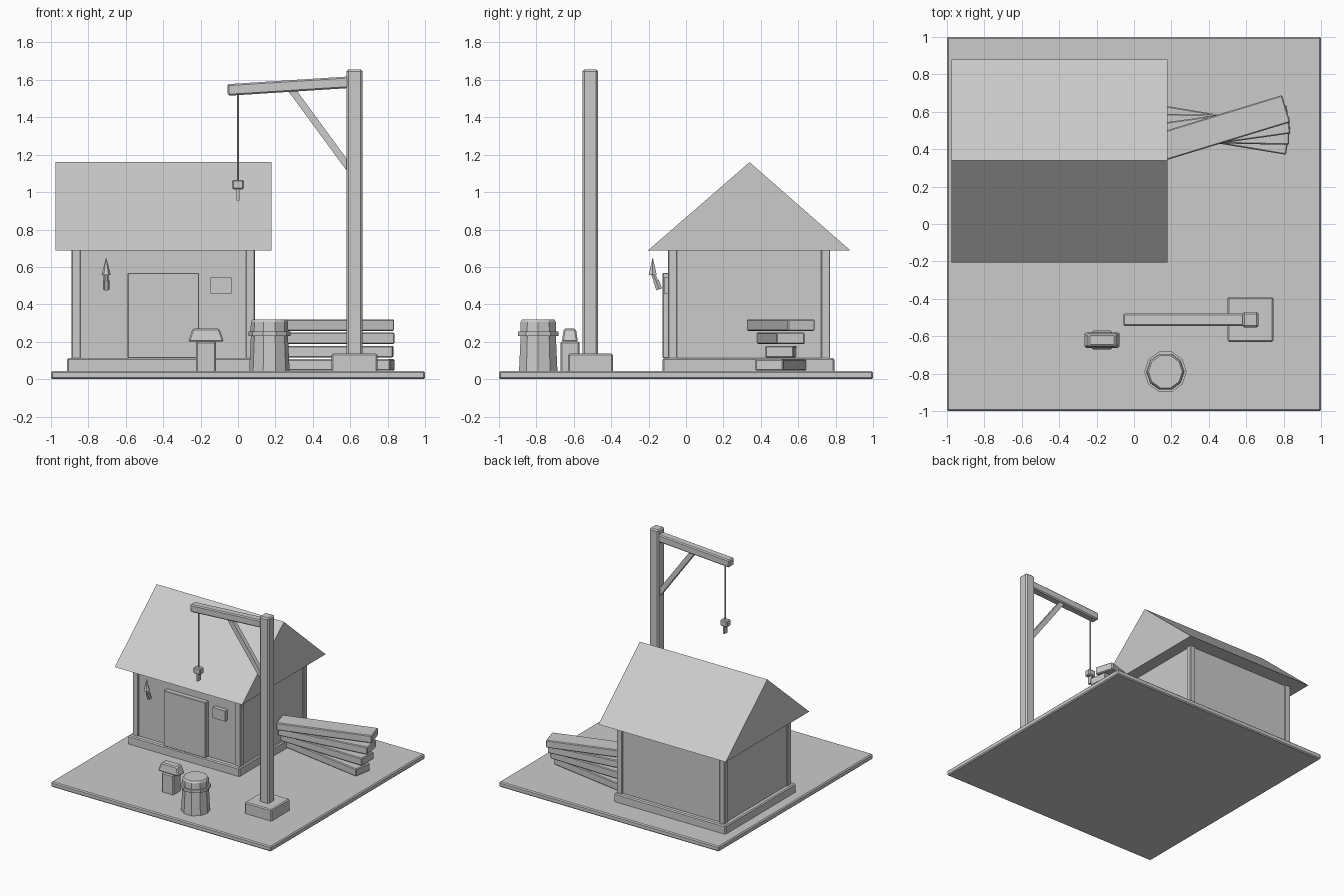
import bpy, bmesh, math
from mathutils import Vector

if "Cube" in bpy.data.objects:
    bpy.data.objects.remove(bpy.data.objects["Cube"])


def make(name, bm):
    bmesh.ops.recalc_face_normals(bm, faces=bm.faces[:])
    me = bpy.data.meshes.new(name)
    bm.to_mesh(me)
    bm.free()
    ob = bpy.data.objects.new(name, me)
    bpy.context.collection.objects.link(ob)
    return ob


def box(name, lo, hi, bevel=0.0, top_scale=(1, 1)):
    """Axis-aligned box from corner to corner, optionally tapered and chamfered."""
    lo, hi = Vector(lo), Vector(hi)
    size = hi - lo
    bm = bmesh.new()
    bmesh.ops.create_cube(bm, size=1)
    for v in bm.verts:
        if v.co.z > 0:
            v.co.x *= top_scale[0]
            v.co.y *= top_scale[1]
        v.co = Vector((v.co.x * size.x, v.co.y * size.y, v.co.z * size.z))
    ob = make(name, bm)
    ob.location = (lo + hi) / 2
    if bevel:
        m = ob.modifiers.new("bevel", 'BEVEL')
        m.width, m.segments = bevel, 1
    return ob


def beam(name, a, b, w, h, bevel=0.0):
    """Beam between two points in an xz plane; w along y, h across."""
    a, b = Vector(a), Vector(b)
    d = b - a
    ob = box(name, (-d.length / 2, -w / 2, -h / 2), (d.length / 2, w / 2, h / 2), bevel)
    ob.location = (a + b) / 2
    ob.rotation_euler = (0, -math.atan2(d.z, d.x), 0)
    return ob


def lathe(name, profile, sides, loc, tilt=0.0):
    """Closed low-poly turned shape from (radius, height) points."""
    bm = bmesh.new()
    rings = [[bm.verts.new((r * math.cos(2 * math.pi * i / sides),
                            r * math.sin(2 * math.pi * i / sides), z))
              for i in range(sides)] for r, z in profile]
    for p, q in zip(rings, rings[1:]):
        for i in range(sides):
            j = (i + 1) % sides
            bm.faces.new((p[i], p[j], q[j], q[i]))
    bm.faces.new(rings[0])
    bm.faces.new(rings[-1])
    ob = make(name, bm)
    ob.location = loc
    ob.rotation_euler = (tilt, 0, 0)
    return ob


# ground slab
box("ground_slab", (-1, -1, 0), (1, 1, 0.043), 0.008)

# house: plinth, walls, corner posts
box("house_plinth", (-0.915, -0.125, 0.035), (0.10, 0.795, 0.112), 0.008)
box("house_walls", (-0.88, -0.085, 0.10), (0.08, 0.76, 0.70))
for sx, x in (("left", -0.89), ("right", 0.042)):
    for sy, y in (("front", -0.095), ("back", 0.722)):
        box(f"{sy}_{sx}_corner_post", (x, y, 0.105), (x + 0.048, y + 0.048, 0.695), 0.004)

# gable roof prism
bm = bmesh.new()
ends = [[bm.verts.new((x, y, z)) for y, z in ((-0.205, 0.687), (0.88, 0.687), (0.34, 1.16))]
        for x in (-0.977, 0.18)]
bm.faces.new(ends[0])
bm.faces.new(ends[1])
for i in range(3):
    j = (i + 1) % 3
    bm.faces.new((ends[0][i], ends[0][j], ends[1][j], ends[1][i]))
make("roof", bm)

# door and wall plaque
box("door", (-0.59, -0.125, 0.112), (-0.208, -0.08, 0.568), 0.004)
box("wall_plaque", (-0.148, -0.118, 0.458), (-0.036, -0.08, 0.544))

# wall torch, leaning outward
lathe("torch_handle", [(0.013, 0), (0.013, 0.11)], 6, (-0.705, -0.145, 0.48), math.radians(20))
lathe("torch_collar", [(0.018, 0), (0.018, 0.05)], 6, (-0.705, -0.143, 0.48), math.radians(20))
lathe("torch_flame", [(0.025, 0), (0.001, 0.093)], 6, (-0.705, -0.178, 0.556))

# fanned stack of planks
for i, deg in enumerate((-9.5, -1.2, 8, 17)):
    p = box(f"plank_{i + 1}", (-0.375, -0.076, -0.031), (0.375, 0.076, 0.031), 0.006)
    p.location = (0.455, 0.507, 0.076 + i * 0.071)
    p.rotation_euler = (0, 0, math.radians(deg))

# crane: footing, mast, arm, brace
CY = -0.512
box("crane_footing", (0.50, -0.63, 0.035), (0.745, -0.39, 0.136), 0.008)
box("crane_mast", (0.581, CY - 0.042, 0.12), (0.665, CY + 0.042, 1.656), 0.01)
beam("crane_arm", (-0.056, CY, 1.546), (0.62, CY, 1.589), 0.065, 0.062, 0.008)
beam("crane_brace", (0.285, CY, 1.55), (0.61, CY, 1.107), 0.036, 0.038)

# rope with hook block
lathe("rope", [(0.006, 1.03), (0.006, 1.54)], 6, (0, CY, 0))
box("hook_block", (-0.032, CY - 0.026, 1.015), (0.032, CY + 0.026, 1.066), 0.007)
box("hook", (-0.007, CY - 0.02, 0.955), (0.007, CY + 0.02, 1.03))

# barrel with raised band
lathe("barrel", [(0.108, 0.04), (0.099, 0.232), (0.113, 0.232), (0.113, 0.256),
                 (0.101, 0.256), (0.099, 0.306), (0.09, 0.319)], 10, (0.168, -0.79, 0))

# anvil on a stump
box("anvil_stump", (-0.225, -0.672, 0.035), (-0.118, -0.57, 0.202), 0.008)
box("anvil_top", (-0.267, -0.664, 0.2), (-0.075, -0.578, 0.27), 0.008, (0.75, 0.75))
